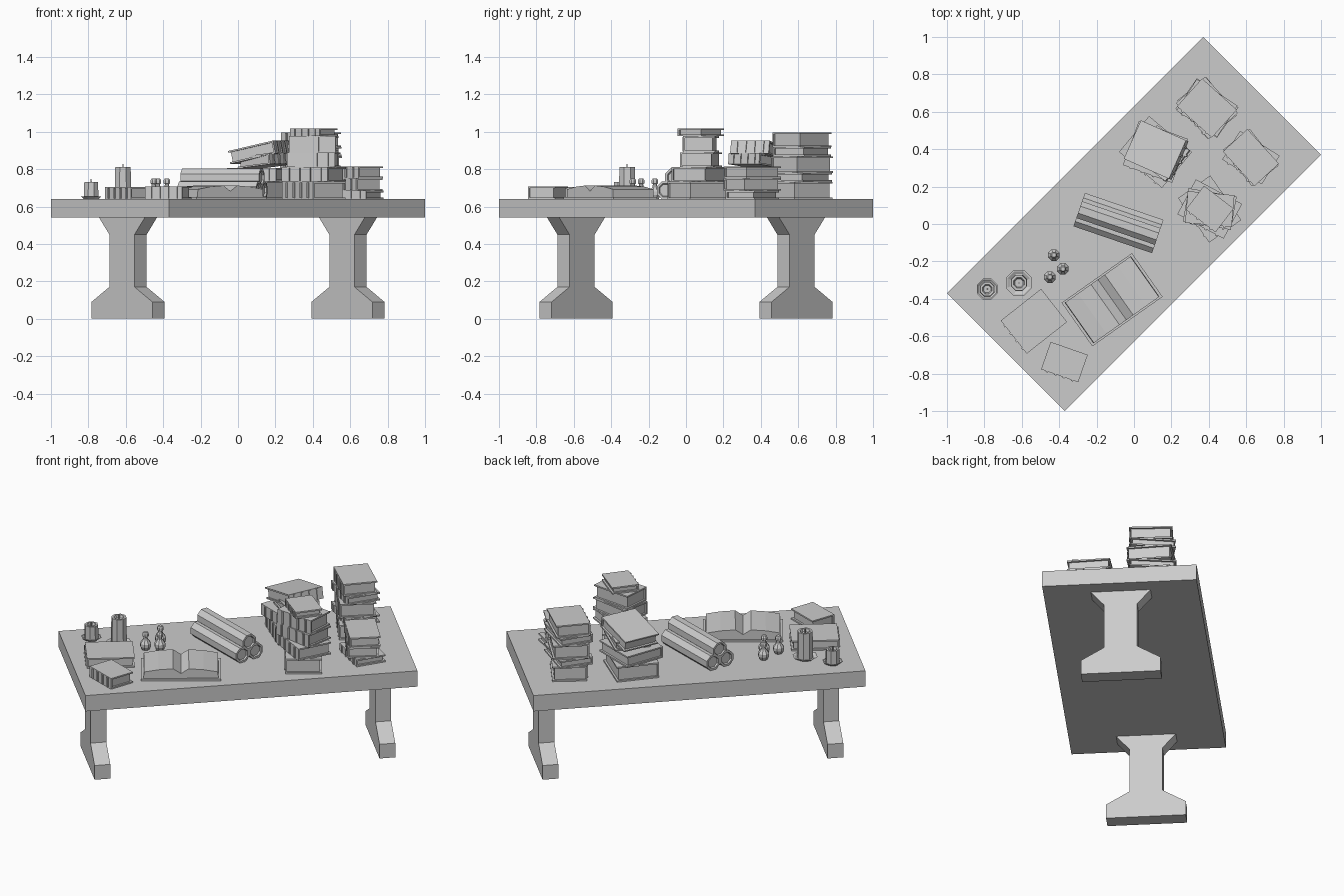
import bpy, bmesh, math
from mathutils import Matrix, Vector

if "Cube" in bpy.data.objects:
    bpy.data.objects.remove(bpy.data.objects["Cube"])

TOP = 0.64


def finish(name, bm, loc=(0, 0, 0), rot=(0, 0, 0)):
    bmesh.ops.recalc_face_normals(bm, faces=bm.faces)
    me = bpy.data.meshes.new(name)
    bm.to_mesh(me)
    bm.free()
    ob = bpy.data.objects.new(name, me)
    ob.location, ob.rotation_euler = loc, [math.radians(a) for a in rot]
    bpy.context.collection.objects.link(ob)
    return ob


def box(bm, size, centre):
    m = Matrix.Translation(centre) @ Matrix.Diagonal((*size, 1))
    bmesh.ops.create_cube(bm, size=1, matrix=m)


def prism(bm, pts, depth):
    # outline in local xz, extruded along local y
    face = bm.faces.new([bm.verts.new((x, -depth / 2, z)) for x, z in pts])
    ext = bmesh.ops.extrude_face_region(bm, geom=[face])["geom"]
    bmesh.ops.translate(bm, vec=(0, depth, 0),
                        verts=[v for v in ext if isinstance(v, bmesh.types.BMVert)])


def lathe(name, profile, loc, rot=(0, 0, 0), n=8):
    # faceted solid of revolution, closed at both ends
    bm = bmesh.new()
    rings = []
    for r, z in profile:
        rings.append([bm.verts.new((r * math.cos((i + .5) * 2 * math.pi / n),
                                    r * math.sin((i + .5) * 2 * math.pi / n), z)) for i in range(n)])
    for a, b in zip(rings, rings[1:]):
        for i in range(n):
            j = (i + 1) % n
            bm.faces.new((a[i], a[j], b[j], b[i]))
    bm.faces.new(rings[0])
    bm.faces.new(rings[-1])
    return finish(name, bm, loc, rot)


def book(name, x, y, z, length, depth, h, angle, tilt=0):
    # covers, inset pages and a ribbed spine on the local -y side
    bm = bmesh.new()
    t = 0.009
    box(bm, (length, depth, t), (0, 0, t / 2))
    box(bm, (length, depth, t), (0, 0, h - t / 2))
    box(bm, (length - .022, depth - .016, h - 2 * t), (0, -.004, h / 2))
    box(bm, (length, t, h - 2 * t), (0, -depth / 2 + t / 2, h / 2))
    for k in (-1.5, -.5, .5, 1.5):
        box(bm, (.012, .008, h * .9), (k * length / 4.4, -depth / 2 - .002, h / 2))
    return finish(name, bm, (x, y, z), (tilt, 0, angle))


# table top
bm = bmesh.new()
box(bm, (1.938, .891, .1), (0, 0, .59))
finish("table_top", bm, rot=(0, 0, 45))

# trestle legs
half = [(.23, 0), (.23, .09), (.095, .17), (.095, .45), (.172, .54)]
for name, s in (("left_leg", -1), ("right_leg", 1)):
    bm = bmesh.new()
    prism(bm, half + [(-x, z) for x, z in reversed(half)], .092)
    finish(name, bm, (.588 * s, .588 * s, 0), (0, 0, -45))

# loose closed books
book("loose_book_large", -.535, -.52, TOP, .225, .274, .063, -51.8)
book("loose_book_small", -.372, -.738, TOP, .21, .155, .068, -19.3)

# stacks: x, y, then (length, depth, height, angle) from the bottom up
stacks = {
    "front_stack": (.405, .08, [(.29, .21, .093, -55), (.28, .21, .077, -28), (.26, .18, .08, -10),
                                (.25, .17, .086, -5), (.2, .16, .042, -37.5)]),
    "end_stack": (.39, .62, [(.26, .2, .092, -52), (.27, .2, .048, -35), (.26, .21, .088, -48),
                             (.26, .2, .05, -33), (.25, .2, .078, -42)]),
    "low_stack": (.625, .355, [(.25, .18, .045, -32), (.25, .18, .066, -52), (.25, .178, .064, -47.6)]),
    "back_stack": (.115, .385, [(.3, .25, .095, -40), (.28, .25, .07, -20)]),
}
for name, (x, y, books) in stacks.items():
    z = TOP
    for i, (l, d, h, a) in enumerate(books):
        book(f"{name}_book_{i + 1}", x, y, z, l, d, h, a)
        z += h

# leaning books on the back stack
book("leaning_support_book", .15, .375, .815, .21, .22, .06, 52, -6)
book("leaning_book", .125, .392, .856, .225, .27, .07, 66, -12)

# open book
bm = bmesh.new()
box(bm, (.46, .285, .012), (0, 0, .006))
pages = [(.215, .012), (.213, .052), (.13, .066), (.045, .072)]
prism(bm, pages + [(0, .042)] + [(-x, z) for x, z in reversed(pages)], .265)
finish("open_book", bm, (-.117, -.405, TOP), (0, 0, 35.2))

# rolled scrolls with recessed ends
R, L = .051, .222
scroll = [(.034, .01 - L), (.038, -L), (R, -L), (R, L), (.038, L), (.034, L - .01)]
flat = R * math.cos(math.pi / 8)
ang = math.radians(-18.9)
side = Vector((-math.sin(ang), math.cos(ang), 0))
for i, (off, z) in enumerate(((-flat, flat), (flat, flat), (0, flat + .068))):
    p = Vector((-.083, .005, TOP + z)) + side * off
    lathe(f"scroll_{i + 1}", scroll, p, (0, 90, -18.9))

# candles on dishes
for name, x, y, r, h in (("short_candle", -.785, -.348, .06, .092), ("tall_candle", -.615, -.315, .074, .172)):
    lathe(name + "_dish", [(r * .7, 0), (r, .014), (r * .88, .014), (r * .68, .006)], (x, y, TOP))
    c = .042 if r < .07 else .047
    lathe(name, [(c, .004), (c * .95, h), (c * .65, h), (c * .5, h - .015)], (x, y, TOP))
    lathe(name + "_wick", [(.005, h - .02), (.004, h + .015)], (x, y, TOP), n=4)

# small stoppered bottles
bottle = [(.022, 0), (.033, .022), (.033, .04), (.014, .066), (.012, .08),
          (.019, .084), (.019, .1), (.012, .11)]
for i, (x, y) in enumerate(((-.428, -.166), (-.38, -.24), (-.45, -.284))):
    lathe(f"bottle_{i + 1}", bottle, (x, y, TOP))
